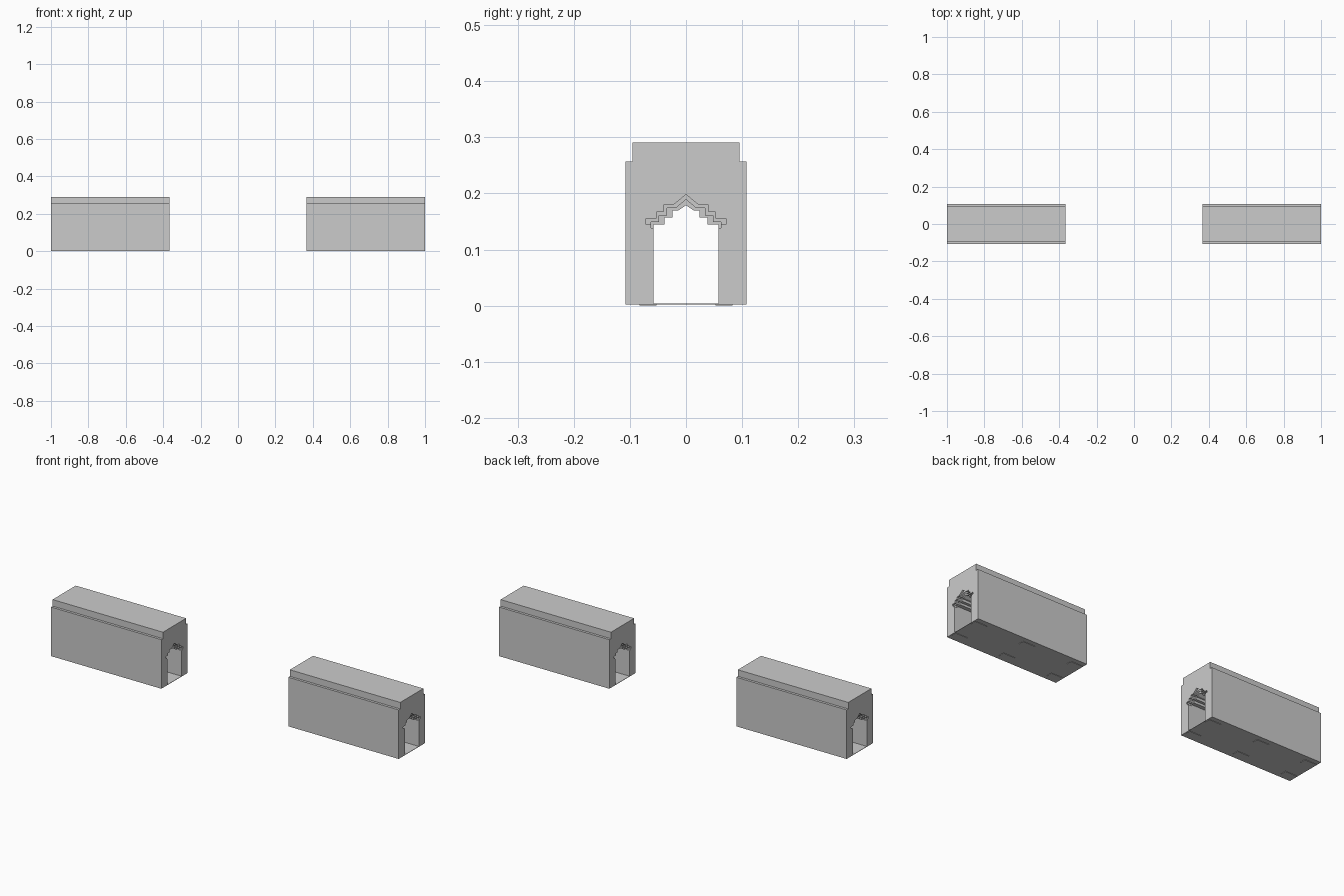
import bpy, bmesh

if "Cube" in bpy.data.objects:
    bpy.data.objects.remove(bpy.data.objects["Cube"])

X0, X1 = 0.365, 1.0      # inner and outer end of one block
Z0 = 0.003               # underside of the walls, above the foot pads
DEPTH = 0.009            # depth of each arch recess

# Half outlines (y, z) of the passage, its stepped arch and the two recessed bands
JAMB = [(0.0575, Z0)]
INNER = JAMB + [(0.0575, 0.145), (0.038, 0.145), (0.038, 0.157), (0.024, 0.157),
                (0.024, 0.170), (0.013, 0.170), (0, 0.179)]
MIDDLE = JAMB + [(0.0575, 0.138), (0.062, 0.138), (0.062, 0.149), (0.048, 0.149),
                 (0.048, 0.161), (0.034, 0.161), (0.034, 0.174), (0.018, 0.174), (0, 0.189)]
OUTER = JAMB + [(0.0575, 0.138), (0.062, 0.138), (0.062, 0.145), (0.071, 0.145),
                (0.071, 0.155), (0.053, 0.155), (0.053, 0.167), (0.040, 0.167),
                (0.040, 0.179), (0.023, 0.179), (0, 0.198)]
# Outside of the block with the set-back parapet
SHELL = [(0.095, 0.291), (0.095, 0.257), (0.108, 0.257), (0.108, Z0)]


def finish(name, bm):
    bmesh.ops.recalc_face_normals(bm, faces=bm.faces[:])
    mesh = bpy.data.meshes.new(name)
    bm.to_mesh(mesh)
    bm.free()
    ob = bpy.data.objects.new(name, mesh)
    bpy.context.collection.objects.link(ob)
    return ob


def extrude(bm, outline, xa, xb):
    """Extrude a closed (y, z) outline from xa to xb."""
    face = bm.faces.new([bm.verts.new((xa, y, z)) for y, z in outline])
    new = bmesh.ops.extrude_face_region(bm, geom=[face])["geom"]
    verts = [g for g in new if isinstance(g, bmesh.types.BMVert)]
    bmesh.ops.translate(bm, verts=verts, vec=(xb - xa, 0, 0))
    # the source face stays as the start cap
    if not face.is_valid or len(face.link_loops if hasattr(face, "link_loops") else [0]) == 0:
        bm.faces.new([v for v in bm.verts if abs(v.co.x - xa) < 1e-6])


def section(arch):
    """Full symmetric wall section around the given half arch."""
    mirror = lambda pts: [(-y, z) for y, z in pts]
    return (SHELL + arch + mirror(arch[:-1])[::-1] + mirror(SHELL)[::-1])


def box(name, xa, xb, ya, yb, za, zb):
    bm = bmesh.new()
    extrude(bm, [(ya, za), (yb, za), (yb, zb), (ya, zb)], xa, xb)
    return finish(name, bm)


for side, sx in (("left", -1), ("right", 1)):
    # Wall slices: recessed arch bands at both ends, plain tunnel between
    slices = [("outer_band", OUTER, X0, X0 + DEPTH),
              ("inner_band", MIDDLE, X0 + DEPTH, X0 + 2 * DEPTH),
              ("tunnel", INNER, X0 + 2 * DEPTH, X1 - 2 * DEPTH),
              ("inner_band", MIDDLE, X1 - 2 * DEPTH, X1 - DEPTH),
              ("outer_band", OUTER, X1 - DEPTH, X1)]
    for name, arch, xa, xb in slices:
        bm = bmesh.new()
        extrude(bm, section(arch), sx * xa, sx * xb)
        finish(f"{side}_gate_{name}", bm)

    # Thin floor
    a, b = sorted((sx * X0, sx * X1))
    box(f"{side}_floor", a, b, -0.108, 0.108, 0.002, 0.004)

    # Six foot pads
    for t in (0.06, 0.5, 0.94):
        cx = a + t * (b - a)
        for cy in (-0.068, 0.068):
            box(f"{side}_foot_pad", cx - 0.034, cx + 0.034, cy - 0.015, cy + 0.015, 0, 0.002)
